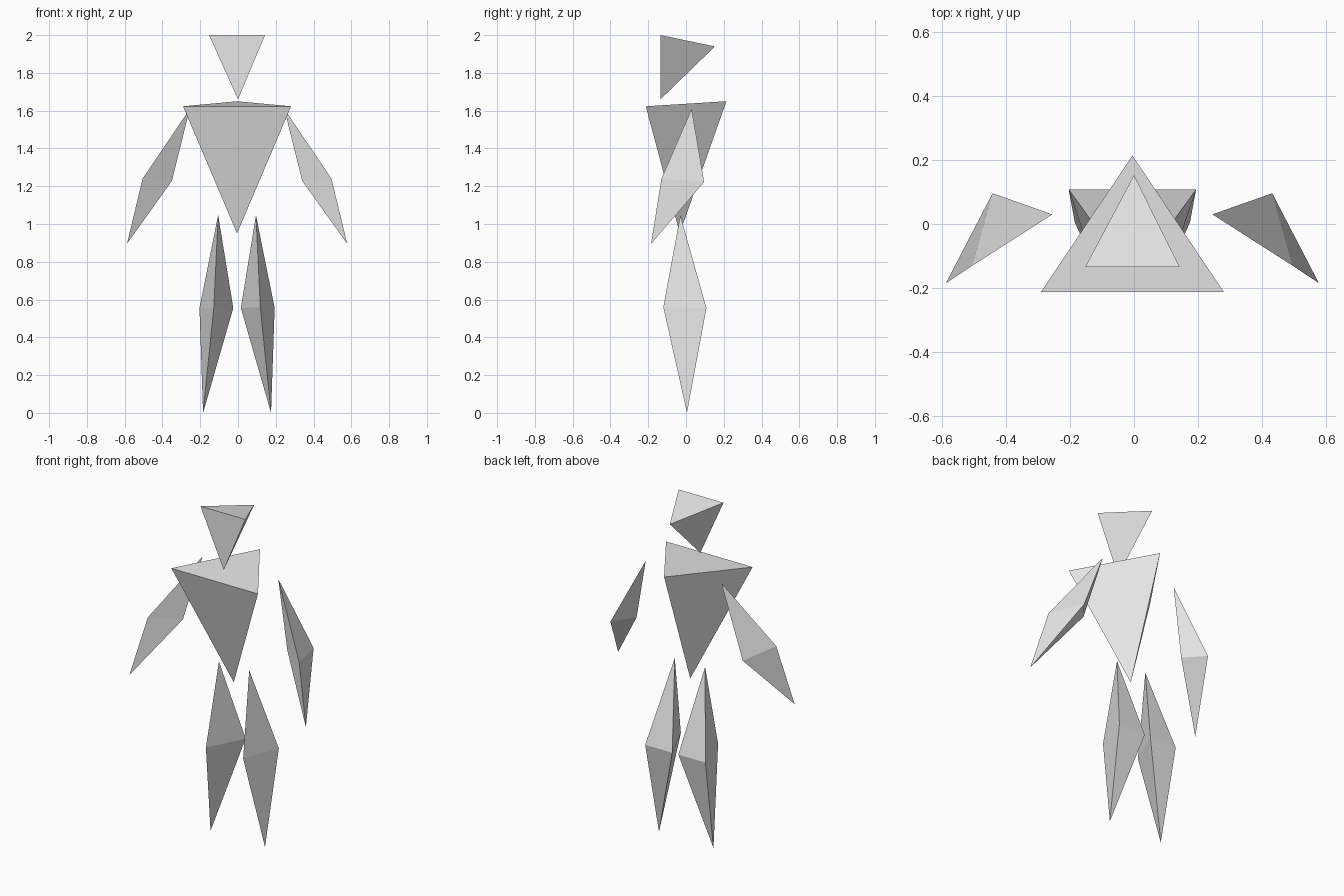
import bpy
import bmesh

cube = bpy.data.objects.get("Cube")
if cube:
    bpy.data.objects.remove(cube, do_unlink=True)

# Single light grey material
grey = bpy.data.materials.new("light grey")
grey.use_nodes = True
grey.diffuse_color = (0.8, 0.8, 0.8, 1)
grey.node_tree.nodes["Principled BSDF"].inputs["Base Color"].default_value = (0.8, 0.8, 0.8, 1)

CENTRE = -0.005  # mirror plane of the figure


def spike(name, ring, tips, side=1):
    """Triangular ring joined to one tip (capped) or two tips (bipyramid)."""
    bm = bmesh.new()

    def vert(p):
        return bm.verts.new((CENTRE + side * p[0], p[1], p[2]))

    loop = [vert(p) for p in ring]
    for tip in [vert(p) for p in tips]:
        for i in range(3):
            bm.faces.new((loop[i], loop[(i + 1) % 3], tip))
    if len(tips) == 1:
        bm.faces.new(loop)
    bmesh.ops.recalc_face_normals(bm, faces=bm.faces[:])
    mesh = bpy.data.meshes.new(name)
    bm.to_mesh(mesh)
    bm.free()
    mesh.materials.append(grey)
    obj = bpy.data.objects.new(name, mesh)
    bpy.context.collection.objects.link(obj)
    return obj


# Head: tetrahedron with an upright front face and chin at the bottom
spike("head",
      [(-0.148, -0.135, 2.0), (0.148, -0.135, 2.0), (0.005, 0.153, 1.94)],
      [(0.005, -0.135, 1.66)])

# Torso: tetrahedron pointing down to the hips
spike("torso",
      [(-0.286, -0.213, 1.623), (0.286, -0.213, 1.623), (0, 0.214, 1.65)],
      [(0, -0.033, 0.95)])

# Limbs: stretched triangular bipyramids, mirrored left and right
for side, word in ((1, "left"), (-1, "right")):
    spike(word + "_arm",
          [(0.437, 0.096, 1.222), (0.50, -0.13, 1.24), (0.345, -0.02, 1.228)],
          [(0.25, 0.03, 1.61), (0.583, -0.185, 0.895)], side)
    spike(word + "_leg",
          [(0.199, 0.108, 0.555), (0.02, 0.108, 0.555), (0.123, -0.12, 0.56)],
          [(0.10, -0.03, 1.047), (0.18, 0.005, 0.0)], side)
